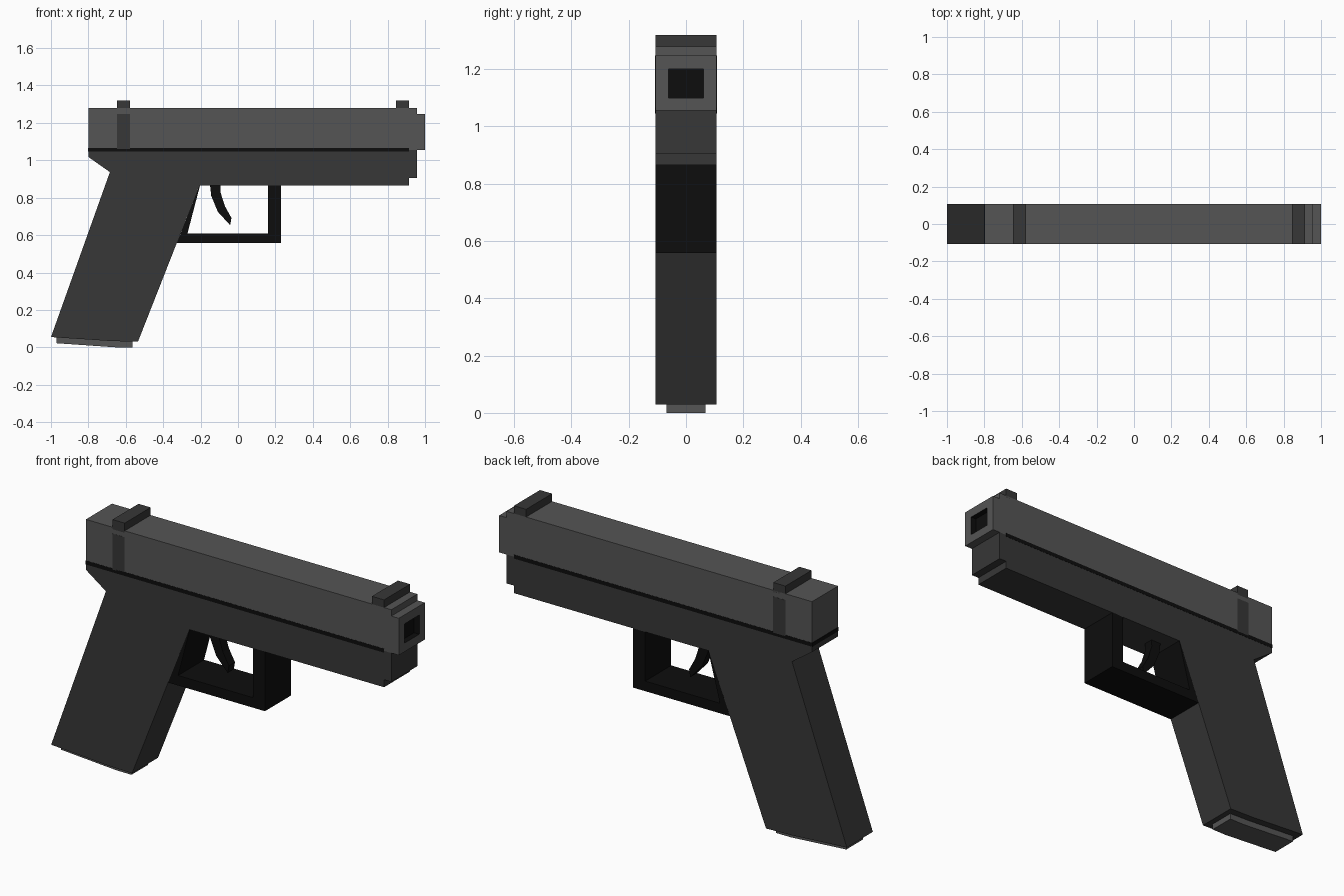
import bpy, bmesh

if "Cube" in bpy.data.objects:
    bpy.data.objects.remove(bpy.data.objects["Cube"])

HALF = 0.107  # half thickness of the body


def material(name, v):
    m = bpy.data.materials.new(name)
    m.diffuse_color = (v, v, v, 1)
    m.use_nodes = True
    m.node_tree.nodes["Principled BSDF"].inputs["Base Color"].default_value = m.diffuse_color
    return m


SLIDE = material("slide_grey", 0.09)
FRAME = material("frame_grey", 0.038)
BLACK = material("black", 0.004)


def extrude_profile(name, pts, half, mat):
    """Side profile (x, z) extruded symmetrically along y."""
    bm = bmesh.new()
    face = bm.faces.new([bm.verts.new((x, -half, z)) for x, z in pts])
    new = bmesh.ops.extrude_face_region(bm, geom=[face])["geom"]
    verts = [v for v in new if isinstance(v, bmesh.types.BMVert)]
    bmesh.ops.translate(bm, verts=verts, vec=(0, 2 * half, 0))
    bmesh.ops.recalc_face_normals(bm, faces=bm.faces)
    me = bpy.data.meshes.new(name)
    bm.to_mesh(me)
    bm.free()
    me.materials.append(mat)
    ob = bpy.data.objects.new(name, me)
    bpy.context.collection.objects.link(ob)
    return ob


def box(name, x0, x1, z0, z1, half, mat):
    return extrude_profile(name, [(x0, z0), (x1, z0), (x1, z1), (x0, z1)], half, mat)


# Slide with stepped front
slide = extrude_profile("slide", [
    (-0.80, 1.055), (1.0, 1.055), (1.0, 1.247), (0.957, 1.247),
    (0.957, 1.28), (-0.80, 1.28)], HALF, SLIDE)

# Square muzzle recess in the front face
me = slide.data
me.materials.append(BLACK)
bm = bmesh.new()
bm.from_mesh(me)
front = max(bm.faces, key=lambda f: f.calc_center_median().x)
bmesh.ops.inset_region(bm, faces=[front], thickness=0.045)
for v in front.verts:
    v.co.y = 0.061 if v.co.y > 0 else -0.061
    v.co.z = 1.20 if v.co.z > 1.15 else 1.10
hole = bmesh.ops.extrude_face_region(bm, geom=[front])["geom"]
bmesh.ops.translate(bm, verts=[v for v in hole if isinstance(v, bmesh.types.BMVert)],
                    vec=(-0.03, 0, 0))
if front.is_valid:
    bmesh.ops.delete(bm, geom=[front], context='FACES_ONLY')
for f in bm.faces:
    if all(abs(v.co.y) < 0.07 for v in f.verts):
        f.material_index = 1
bmesh.ops.recalc_face_normals(bm, faces=bm.faces)
bm.to_mesh(me)
bm.free()

# Sights and dark strip on the slide sides
box("rear_sight", -0.647, -0.577, 1.27, 1.32, HALF, FRAME)
box("front_sight", 0.845, 0.915, 1.27, 1.32, HALF, FRAME)
box("slide_side_strip", -0.647, -0.577, 1.06, 1.247, HALF + 0.001, FRAME)

# Dark seam between slide and frame
box("seam", -0.802, 0.915, 1.046, 1.066, HALF + 0.001, BLACK)

# Frame and raked grip in one silhouette
extrude_profile("frame_and_grip", [
    (-0.80, 1.055), (-0.80, 1.018), (-0.685, 0.937), (-1.0, 0.055),
    (-0.68, 0.034), (-0.535, 0.03), (-0.206, 0.866), (0.915, 0.866),
    (0.915, 0.905), (0.957, 0.905), (0.957, 1.055)], HALF, FRAME)

# Base plate under the grip
extrude_profile("base_plate", [
    (-0.97, 0.07), (-0.97, 0.022), (-0.65, 0.0), (-0.565, 0.0),
    (-0.565, 0.07)], 0.068, SLIDE)

# Trigger guard loop
extrude_profile("trigger_guard", [
    (-0.206, 0.866), (-0.327, 0.558), (0.23, 0.558), (0.23, 0.868),
    (0.16, 0.868), (0.16, 0.61), (-0.27, 0.61), (-0.203, 0.866)], HALF, BLACK)

# Curved trigger
extrude_profile("trigger", [
    (-0.15, 0.87), (-0.143, 0.81), (-0.108, 0.725), (-0.042, 0.653),
    (-0.035, 0.692), (-0.07, 0.755), (-0.094, 0.83), (-0.092, 0.87)], 0.025, BLACK)
